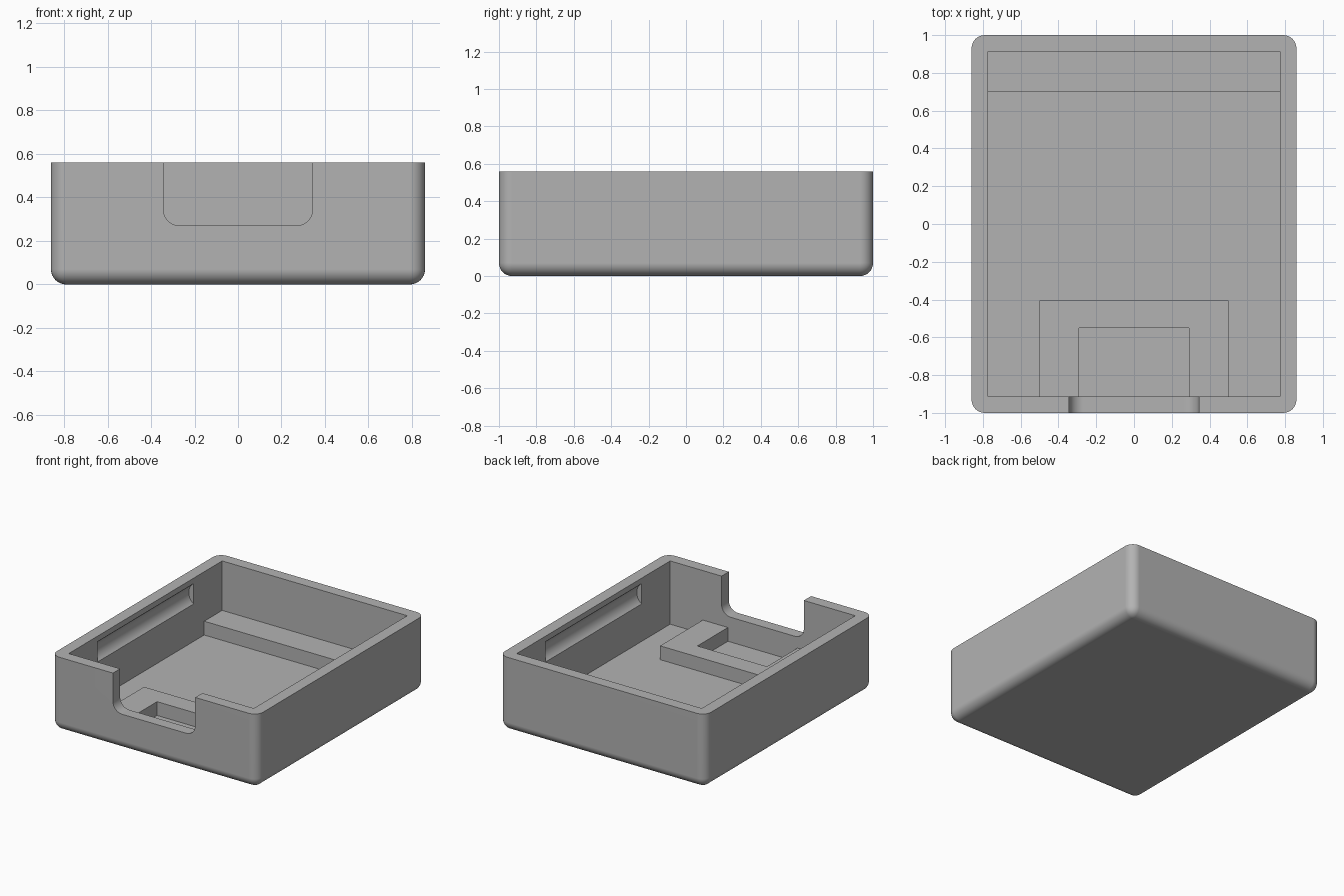
import bpy
import bmesh
import math
from mathutils import Vector

old = bpy.data.objects.get("Cube")
if old:
    bpy.data.objects.remove(old, do_unlink=True)

# Main dimensions
HX, HY, H = 0.86, 1.0, 0.56        # outer half width, half depth, height
IX, IY = 0.772, 0.914              # cavity half width, half depth
FLOOR, LEDGE = 0.083, 0.187        # floor and ledge heights
FILLET = 0.07

grey = bpy.data.materials.new("plain_grey")
grey.use_nodes = True
colour = (0.45, 0.45, 0.45, 1)
grey.diffuse_color = colour
grey.node_tree.nodes["Principled BSDF"].inputs["Base Color"].default_value = colour


def add_object(name, bm):
    bmesh.ops.recalc_face_normals(bm, faces=bm.faces)
    mesh = bpy.data.meshes.new(name)
    bm.to_mesh(mesh)
    bm.free()
    mesh.materials.append(grey)
    obj = bpy.data.objects.new(name, mesh)
    bpy.context.collection.objects.link(obj)
    return obj


def box_mesh(low, high):
    bm = bmesh.new()
    bmesh.ops.create_cube(bm, size=1)
    for v in bm.verts:
        v.co = Vector([h if c > 0 else l for c, l, h in zip(v.co, low, high)])
    return bm


def prism_mesh(points, direction):
    """Extrude a closed outline of 3D points along a direction."""
    bm = bmesh.new()
    face = bm.faces.new([bm.verts.new(p) for p in points])
    result = bmesh.ops.extrude_face_region(bm, geom=[face])
    moved = [g for g in result["geom"] if isinstance(g, bmesh.types.BMVert)]
    bmesh.ops.translate(bm, verts=moved, vec=direction)
    return bm


def arc(cx, cy, radius, start, end, steps):
    angles = [math.radians(start + (end - start) * i / steps) for i in range(steps + 1)]
    return [(cx + radius * math.cos(a), cy + radius * math.sin(a)) for a in angles]


# Outer block: every edge rounded except the top rim
bm = box_mesh((-HX, -HY, 0), (HX, HY, H))
round_edges = [e for e in bm.edges if min(v.co.z for v in e.verts) < H / 2]
bmesh.ops.bevel(bm, geom=round_edges, offset=FILLET, segments=8, profile=0.5,
                affect='EDGES', clamp_overlap=True)
tray = add_object("tray_shell", bm)

# Cavity cutter
cutters = [add_object("cavity_cutter", box_mesh((-IX, -IY, FLOOR), (IX, IY, 1)))]

# Front notch cutter with rounded lower corners
NX, NZ, R = 0.343, 0.27, 0.075
outline = ([(-NX, 1)] + arc(-NX + R, NZ + R, R, 180, 270, 8)
           + arc(NX - R, NZ + R, R, 270, 360, 8) + [(NX, 1)])
cutters.append(add_object("notch_cutter", prism_mesh(
    [(x, -1.2, z) for x, z in outline], (0, 0.4, 0))))

# Shallow round grooves inside both side walls
GROOVE_Y, GROOVE_Z, GROOVE_R, DEPTH = 0.573, 0.442, 0.094, 0.04
for side, label in ((1, "left"), (-1, "right")):
    ring = arc(IX + DEPTH - GROOVE_R, GROOVE_Z, GROOVE_R, 0, 345, 46)[:-1]
    ring = arc(IX + DEPTH - GROOVE_R, GROOVE_Z, GROOVE_R, 0, 360, 48)[:-1]
    cutters.append(add_object(label + "_groove_cutter", prism_mesh(
        [(side * x, -GROOVE_Y, z) for x, z in ring], (0, 2 * GROOVE_Y, 0))))

# Carve the shell
for cutter in cutters:
    cutter.hide_render = True
    mod = tray.modifiers.new(cutter.name, 'BOOLEAN')
    mod.operation = 'DIFFERENCE'
    mod.solver = 'EXACT'
    mod.object = cutter
bpy.context.view_layer.update()
carved = bpy.data.meshes.new_from_object(
    tray.evaluated_get(bpy.context.evaluated_depsgraph_get()))
tray.modifiers.clear()
tray.data = carved
for cutter in cutters:
    bpy.data.objects.remove(cutter, do_unlink=True)

bpy.ops.object.select_all(action='DESELECT')
tray.select_set(True)
bpy.context.view_layer.objects.active = tray
bpy.ops.object.shade_smooth_by_angle(angle=math.radians(30))
tray.modifiers.new("flat_panels", 'WEIGHTED_NORMAL').keep_sharp = True

# Raised step along the back wall
SINK = 0.01
add_object("back_ledge", box_mesh((-IX - SINK, 0.7, FLOOR - SINK),
                                  (IX + SINK, IY + SINK, LEDGE)))

# U-shaped support behind the notch
front = -IY - SINK
u_half = [(0.29, -0.55), (0.29, front), (0.5, front), (0.5, -0.405)]
u_outline = u_half + [(-x, y) for x, y in reversed(u_half)]
add_object("front_support", prism_mesh(
    [(x, y, FLOOR - SINK) for x, y in u_outline], (0, 0, LEDGE - FLOOR + SINK)))
